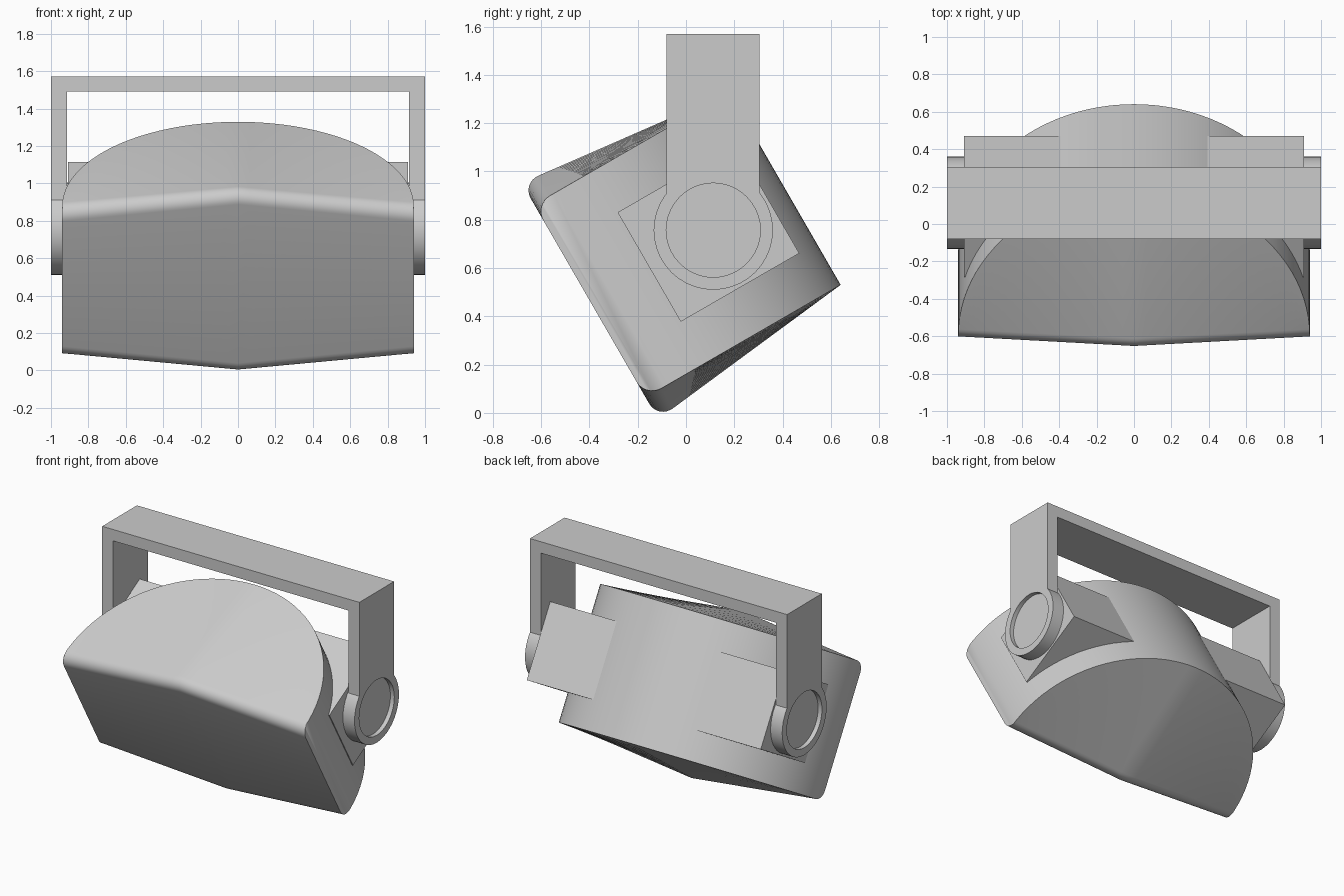
import bpy, bmesh
from math import sin, cos, acos, pi, sqrt, radians
from mathutils import Matrix

if "Cube" in bpy.data.objects:
    bpy.data.objects.remove(bpy.data.objects["Cube"])

TILT = Matrix.Rotation(radians(30), 4, 'X')


def finish(name, bm, matrix=None, smooth=True):
    bmesh.ops.remove_doubles(bm, verts=bm.verts, dist=1e-5)
    bmesh.ops.recalc_face_normals(bm, faces=bm.faces)
    if matrix:
        bm.transform(matrix)
    mesh = bpy.data.meshes.new(name)
    bm.to_mesh(mesh)
    bm.free()
    ob = bpy.data.objects.new(name, mesh)
    bpy.context.collection.objects.link(ob)
    if smooth:
        bpy.context.view_layer.objects.active = ob
        ob.select_set(True)
        bpy.ops.object.shade_smooth_by_angle(angle=radians(30))
        ob.select_set(False)
    return ob


def box(name, lo, hi, matrix=None):
    bm = bmesh.new()
    bmesh.ops.create_cube(bm, size=1)
    for v in bm.verts:
        v.co = [l + (c + 0.5) * (h - l) for c, l, h in zip(v.co, lo, hi)]
    return finish(name, bm, matrix, False)


def loft(bm, rings, caps=True):
    rows = [[bm.verts.new(p) for p in ring] for ring in rings]
    n = len(rows[0])
    for a, b in zip(rows, rows[1:]):
        for i in range(n):
            j = (i + 1) % n
            bm.faces.new((a[i], a[j], b[j], b[i]))
    if caps:
        bm.faces.new(rows[0])
        bm.faces.new(rows[-1])


# Cabinet: elliptical back, flat front, peaked top and bottom, rounded front edges
W, FRONT, MID, HALF, PEAK, R = 0.94, -0.113, 0.6, 0.461, 0.104, 0.075


def cabinet_section(theta):
    x = W * sin(theta)
    back = -0.08 + 0.9 * cos(theta)
    rise = PEAK * (1 - abs(x) / W)
    reach = back - FRONT
    a_max = acos(1 - reach / R) if reach < R else pi / 2
    upper = []
    for k in range(9):
        a = a_max * k / 8
        d = R * (1 - cos(a))
        upper.append((FRONT + d, HALF + rise * (1 - d / reach) - R * (1 - sin(a))))
    upper.append((back, HALF) if reach >= R else upper[-1])
    return ([(x, d, MID + h) for d, h in upper] +
            [(x, d, MID - h) for d, h in reversed(upper)])


bm = bmesh.new()
N = 48
loft(bm, [cabinet_section(-pi / 2 + pi * i / N) for i in range(N + 1)])
bmesh.ops.remove_doubles(bm, verts=bm.verts, dist=1e-5)
bmesh.ops.dissolve_degenerate(bm, edges=bm.edges, dist=1e-5)
finish("cabinet", bm, TILT)

# Square mounting block running through the cabinet
box("mounting_block", (-0.91, 0.17, 0.338), (0.91, 0.737, 0.861), TILT)

# Yoke bracket: top bar, two arms, two recessed pivot discs
Y0, Y1, TOP = -0.08, 0.305, 1.57
CY, CZ, RO, RI = 0.113, 0.757, 0.247, 0.195
box("yoke_bar", (-1, Y0, 1.49), (1, Y1, TOP))

for side, s in (("left", -1), ("right", 1)):
    # Arm whose lower end follows the disc rim
    outline = [(Y1, 1.49), (Y0, 1.49)]
    for k in range(13):
        y = Y0 + (Y1 - Y0) * k / 12
        outline.append((y, CZ + sqrt(0.24 ** 2 - (y - CY) ** 2)))
    bm = bmesh.new()
    loft(bm, [[(s * x, y, z) for y, z in outline] for x in (0.915, 1)])
    finish(side + "_yoke_arm", bm, smooth=False)

    # Pivot disc
    bm = bmesh.new()
    profile = [(0.91, RO), (1.0, RO), (1.0, RI), (0.97, RI)]
    loft(bm, [[(s * x, CY + r * cos(2 * pi * k / 40), CZ + r * sin(2 * pi * k / 40))
               for k in range(40)] for x, r in profile])
    finish(side + "_pivot_disc", bm)
